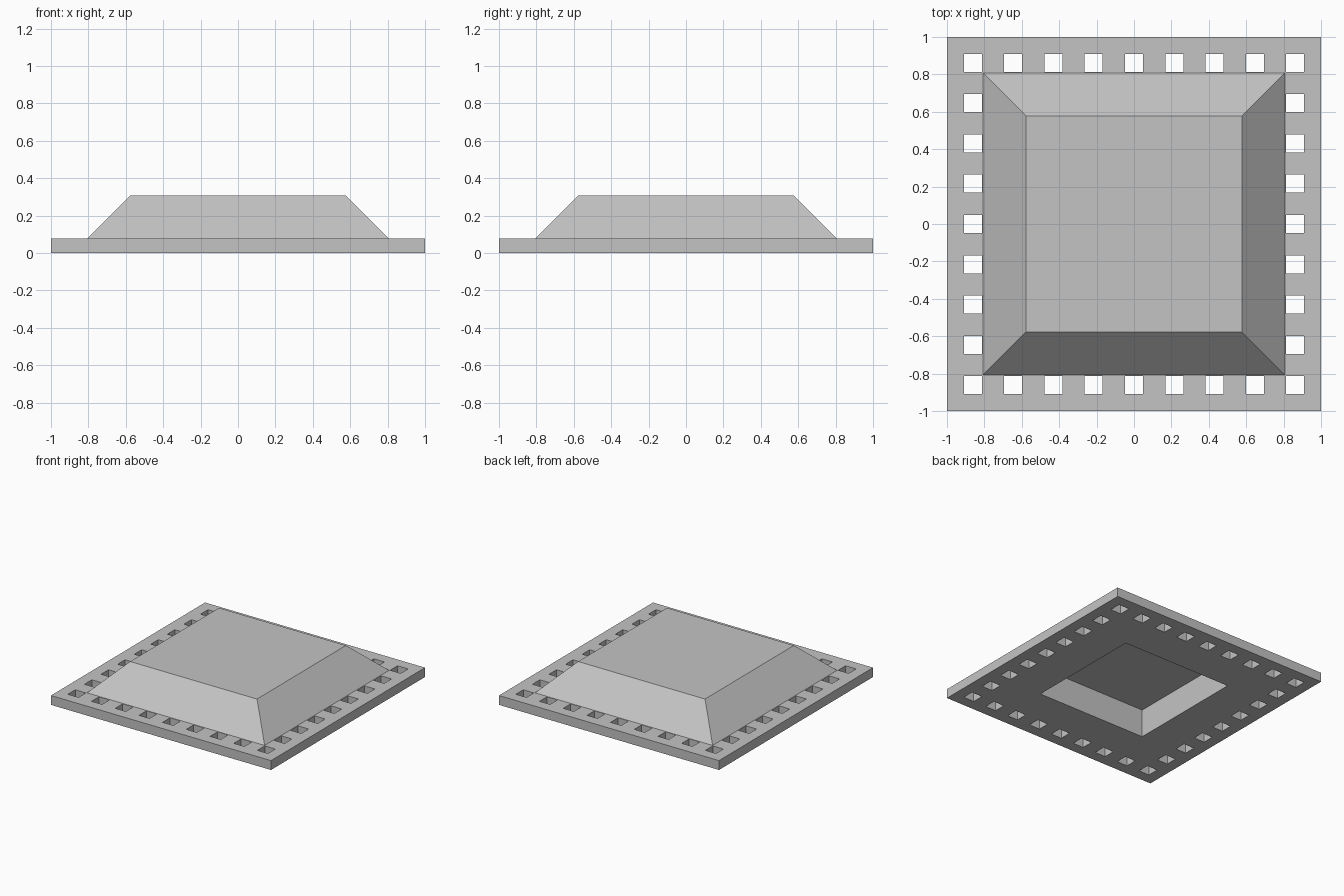
import bpy
import bmesh
from mathutils import Matrix, Vector

cube = bpy.data.objects.get("Cube")
if cube:
    bpy.data.objects.remove(cube, do_unlink=True)

U = 1 / 13              # plate thickness, the module of the whole part
PITCH = 2.8 * U         # spacing of the border holes
HOLE = 1.25 * U         # side of a border hole

grey = bpy.data.materials.new("plain grey")
grey.use_nodes = True
colour = (0.55, 0.55, 0.55, 1)
grey.diffuse_color = colour
grey.node_tree.nodes["Principled BSDF"].inputs["Base Color"].default_value = colour


def add_box(bm, centre, size):
    matrix = Matrix.Translation(centre) @ Matrix.Diagonal((*size, 1))
    return bmesh.ops.create_cube(bm, size=1, matrix=matrix)["verts"]


def make_object(name, bm):
    mesh = bpy.data.meshes.new(name)
    bm.to_mesh(mesh)
    bm.free()
    mesh.materials.append(grey)
    obj = bpy.data.objects.new(name, mesh)
    bpy.context.collection.objects.link(obj)
    return obj


def cut(obj, cutter):
    mod = obj.modifiers.new("cut", "BOOLEAN")
    mod.operation = "DIFFERENCE"
    mod.solver = "EXACT"
    mod.object = cutter


# Square base plate
bm = bmesh.new()
add_box(bm, (0, 0, U / 2), (2, 2, U))
plate = make_object("base_plate", bm)

# Raised cover with 45 degree sides
bm = bmesh.new()
for v in add_box(bm, (0, 0, 2.5 * U), (21 * U, 21 * U, 3 * U)):
    if v.co.z > 2 * U:
        v.co.xy *= 15 / 21
cover = make_object("sloped_cover", bm)

# Cutters: ring of square holes, and the recess underneath
bm = bmesh.new()
for i in range(-4, 5):
    for j in range(-4, 5):
        if max(abs(i), abs(j)) == 4:
            add_box(bm, Vector((i * PITCH, j * PITCH, U / 2)), (HOLE, HOLE, 4 * U))
holes = make_object("hole_cutter", bm)

bm = bmesh.new()
add_box(bm, (0, 0, U), (1, 1, 4 * U))
recess = make_object("recess_cutter", bm)

cut(plate, holes)
cut(plate, recess)
cut(cover, recess)

# Apply the cuts and remove the cutters
depsgraph = bpy.context.evaluated_depsgraph_get()
for obj in (plate, cover):
    mesh = bpy.data.meshes.new_from_object(obj.evaluated_get(depsgraph))
    obj.modifiers.clear()
    obj.data = mesh
for cutter in (holes, recess):
    bpy.data.objects.remove(cutter, do_unlink=True)
